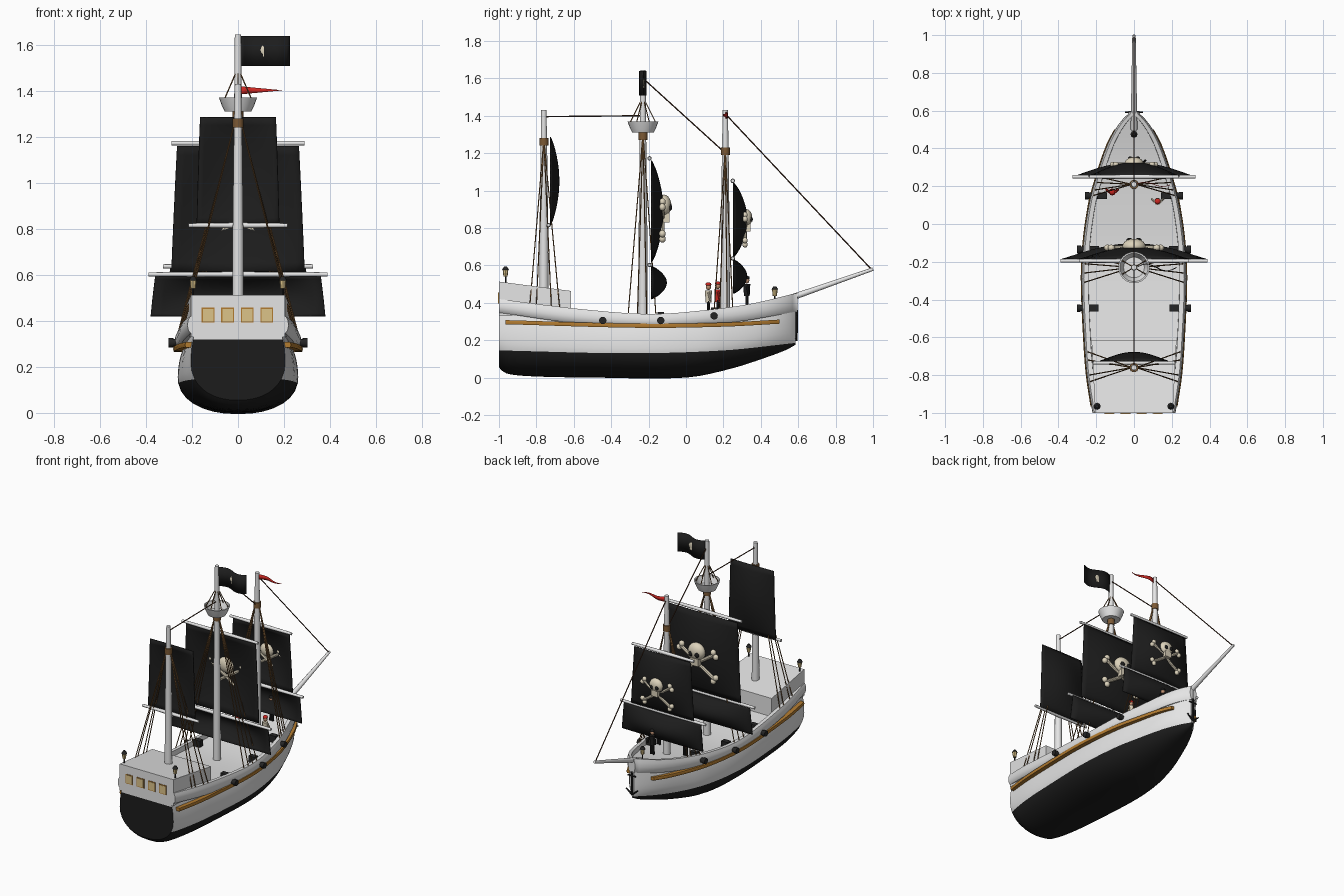
import bpy, bmesh, math
from mathutils import Vector, Matrix

if "Cube" in bpy.data.objects:
    bpy.data.objects.remove(bpy.data.objects["Cube"])

def material(name, rgb):
    m = bpy.data.materials.new(name)
    m.diffuse_color = (*rgb, 1)
    m.use_nodes = True
    m.node_tree.nodes["Principled BSDF"].inputs["Base Color"].default_value = m.diffuse_color
    return m

WHITE = material("pale paint", (0.78, 0.78, 0.78))
BLACK = material("black cloth and tar", (0.012, 0.012, 0.012))
GOLD = material("gold trim", (0.45, 0.2, 0.03))
GLOW = material("window glow", (0.72, 0.55, 0.25))
BONE = material("bone", (0.72, 0.65, 0.5))
ROPE = material("rope", (0.2, 0.1, 0.035))
STAY = material("dark rope", (0.06, 0.025, 0.012))
RED = material("red cloth", (0.6, 0.02, 0.015))
IRON = material("iron", (0.018, 0.018, 0.018))
SKIN = material("skin", (0.55, 0.3, 0.18))

# ---------- helpers ----------
def finish(name, bm, *mats, solid=0, normals=True):
    if normals:
        bmesh.ops.recalc_face_normals(bm, faces=bm.faces)
    me = bpy.data.meshes.new(name)
    bm.to_mesh(me)
    bm.free()
    ob = bpy.data.objects.new(name, me)
    bpy.context.collection.objects.link(ob)
    for m in mats:
        me.materials.append(m)
    bpy.ops.object.select_all(action='DESELECT')
    ob.select_set(True)
    bpy.context.view_layer.objects.active = ob
    bpy.ops.object.shade_smooth_by_angle(angle=math.radians(40))
    if solid:
        mod = ob.modifiers.new("thickness", 'SOLIDIFY')
        mod.thickness, mod.offset = solid, 0
    return ob

def tube(bm, p, q, r1, r2=None, n=12, mi=0):
    p, q = Vector(p), Vector(q)
    d = q - p
    mat = Matrix.Translation((p + q) / 2) @ d.to_track_quat('Z', 'Y').to_matrix().to_4x4()
    add(bm, bmesh.ops.create_cone(bm, cap_ends=True, segments=n, radius1=r1,
        radius2=r1 if r2 is None else r2, depth=d.length, matrix=mat), mi)

def ball(bm, c, size, mi=0, n=14):
    mat = Matrix.Translation(c) @ Matrix.Diagonal((*size, 1))
    add(bm, bmesh.ops.create_uvsphere(bm, u_segments=n, v_segments=n // 2 + 2, radius=1, matrix=mat), mi)

def box(bm, c, size, mi=0):
    mat = Matrix.Translation(c) @ Matrix.Diagonal((*size, 1))
    add(bm, bmesh.ops.create_cube(bm, size=1, matrix=mat), mi)

def add(bm, res, mi):
    for f in {f for v in res['verts'] for f in v.link_faces}:
        f.material_index = mi

def loft(bm, rings, closed=True, caps=True):
    vs = [[bm.verts.new(p) for p in r] for r in rings]
    n = len(vs[0])
    for a, b in zip(vs, vs[1:]):
        for i in range(n if closed else n - 1):
            j = (i + 1) % n
            bm.faces.new((a[i], a[j], b[j], b[i]))
    if caps:
        bm.faces.new(vs[0])
        bm.faces.new(vs[-1])
    return vs

def lathe(bm, profile, c, n=24):
    loft(bm, [[(c[0] + r * math.cos(2 * math.pi * i / n), c[1] + r * math.sin(2 * math.pi * i / n), c[2] + z)
               for i in range(n)] for r, z in profile])

def spline(pts, y):
    # smooth interpolation through (y, value) points
    sl = [(pts[min(i + 1, len(pts) - 1)][1] - pts[max(i - 1, 0)][1]) /
          (pts[min(i + 1, len(pts) - 1)][0] - pts[max(i - 1, 0)][0]) for i in range(len(pts))]
    i = max(0, min(len(pts) - 2, sum(p[0] <= y for p in pts) - 1))
    (a, va), (b, vb) = pts[i], pts[i + 1]
    h = b - a
    t = (y - a) / h
    return (va * (1 + 2 * t) * (1 - t) ** 2 + h * sl[i] * t * (1 - t) ** 2
            + vb * t * t * (3 - 2 * t) + h * sl[i + 1] * t * t * (t - 1))

WIDTH = [(-1, .205), (-.8, .235), (-.6, .25), (-.3, .262), (-.1, .253), (.1, .225), (.2, .2),
         (.4, .135), (.5, .085), (.56, .04), (.585, .012)]
KEEL = [(-1, .055), (-.97, .025), (-.85, .008), (-.5, 0), (0, 0), (.25, .05), (.45, .115), (.54, .15), (.585, .175)]
SHEER = [(-1, .355), (-.6, .3), (-.2, .28), (0, .285), (.3, .31), (.585, .36)]
RAIL = [(-1, .42), (-.6, .37), (-.2, .34), (.1, .36), (.35, .395), (.585, .45)]
WATER = [(-1, .145), (-.3, .13), (.2, .145), (.585, .185)]
STRIPE = [(-1, .297), (-.25, .277), (.2, .283), (.52, .3)]
YS = [-1, -.985, -.96, -.93] + [-.89 + .06 * i for i in range(23)] + [.47, .5, .53, .555, .57, .58, .585]

# ---------- hull with tarred bottom ----------
def fullness(u):
    if u < .55:
        return (1 - (1 - u / .55) ** 2.2) ** (1 / 2.2)
    return 1 - .45 * (u - .55) ** 2

bm = bmesh.new()
rings = []
for y in YS:
    w, k, s, wl = (spline(c, y) for c in (WIDTH, KEEL, SHEER, WATER))
    zs = [k + (wl - k) * (i / 7) ** 2 for i in range(8)] + [wl + (s - wl) * i / 6 for i in range(1, 7)]
    half = [(w * fullness((z - k) / (s - k)), y, z) for z in zs]
    rings.append([(-x, yy, z) for x, yy, z in half[:0:-1]] + half)
vs = loft(bm, rings, closed=True, caps=False)
for end in (vs[0], vs[-1]):
    for i in range(13):
        q = [end[i], end[i + 1], end[25 - i], end[26 - i]]
        bm.faces.new(q if i < 12 else [end[12], end[13], end[14]])
for f in bm.faces:
    c = f.calc_center_median()
    if c.z < spline(WATER, c.y) or (c.y < -.999 and c.z < .31):
        f.material_index = 1
bmesh.ops.recalc_face_normals(bm, faces=bm.faces)
finish("hull", bm, WHITE, BLACK)

# ---------- bulwarks, deck, gold stripes ----------
bm = bmesh.new()
for sx in (-1, 1):
    rings = []
    for y in YS:
        w, b, t = spline(WIDTH, y), spline(SHEER, y) - .008, spline(RAIL, y)
        sec = [(0, 0), (.01, .15), (.015, .45), (.012, .75), (.004, 1), (-.02, 1), (-.022, 0)]
        rings.append([(sx * max(w + dx, .001), y + (.01 if y > .58 else 0), b + (t - b) * f) for dx, f in sec])
    loft(bm, rings)
finish("bulwarks", bm, WHITE)

bm = bmesh.new()
loft(bm, [[(sx * spline(WIDTH, y) * .97, y, spline(RAIL, y) - .035) for sx in (-1, 1)] for y in YS],
     closed=False, caps=False)
finish("deck", bm, WHITE)

bm = bmesh.new()
for sx in (-1, 1):
    rings = []
    for i in range(37):
        y = -.965 + 1.465 * i / 36
        x, z = spline(WIDTH, y) + .008, spline(STRIPE, y)
        rings.append([(sx * (x + a), y, z + b) for a, b in ((-.02, -.011), (.009, -.011), (.012, 0), (.009, .011), (-.02, .011))])
    loft(bm, rings)
finish("gold_stripes", bm, GOLD)

# ---------- stern cabin and windows ----------
bm = bmesh.new()
loft(bm, [[(-w, y, .33), (w, y, .33), (w, y, t), (-w, y, t)] for y, w, t in ((-1, .205, .513), (-.615, .225, .463))])
finish("stern_cabin", bm, WHITE)
bm = bmesh.new()
for i in range(4):
    x = -.13 + .085 * i
    box(bm, (x, -.999, .425), (.056, .008, .064), 1)
    box(bm, (x, -1.0, .425), (.046, .01, .054), 0)
finish("stern_windows", bm, GLOW, GOLD)

# ---------- masts, yards, bowsprit, lookout basket ----------
MASTS = [("mizzen", -.76, 1.43), ("main", -.23, 1.645), ("fore", .21, 1.43)]
for name, y, top in MASTS:
    bm = bmesh.new()
    lathe(bm, [(.025, .28), (.023, .8), (.018, 1.2), (.014, top)], (0, y, 0), 16)
    finish(name + "_mast", bm, WHITE)
bm = bmesh.new()
for half, y, z in ((.215, -.735, .815), (.29, -.195, 1.172), (.39, -.195, .602), (.235, .25, 1.052), (.325, .25, .637)):
    for sx in (-1, 1):
        tube(bm, (0, y, z), (sx * half, y, z), .012, .009)
finish("yards", bm, WHITE)
bm = bmesh.new()
tube(bm, (0, .5, .405), (0, 1, .58), .018, .009)
finish("bowsprit", bm, WHITE)
bm = bmesh.new()
lathe(bm, [(.02, 1.31), (.058, 1.31), (.07, 1.335), (.083, 1.37), (.075, 1.37), (.055, 1.325), (.01, 1.325)], (0, -.23, 0))
finish("lookout_basket", bm, WHITE)

# ---------- sails ----------
def sail(name, y, z0, z1, w0, w1, bulge):
    bm = bmesh.new()
    rings = []
    for j in range(15):
        v = j / 14
        w = w0 + (w1 - w0) * v
        rings.append([(w * u / 8, y + bulge * math.sin(math.pi * v) ** .8 * math.cos(math.pi / 2 * u / 8),
                       z0 + (z1 - z0) * v) for u in range(-8, 9)])
    loft(bm, rings, closed=False, caps=False)
    finish(name, bm, BLACK, solid=.006)

sail("mizzen_sail", -.725, .815, 1.285, .18, .165, .045)
sail("main_upper_sail", -.185, .615, 1.16, .29, .265, .062)
sail("main_lower_sail", -.185, .42, .595, .38, .36, .08)
sail("fore_upper_sail", .255, .645, 1.04, .24, .215, .07)
sail("fore_lower_sail", .255, .45, .63, .31, .295, .07)

# ---------- skull and crossbones ----------
def skull(name, x, y, z, s, depth=1.0):
    bm = bmesh.new()
    ball(bm, (x, y, z + .03 * s), (.062 * s, .04 * s * depth, .058 * s), 0, 20)
    box(bm, (x, y + .012 * s * depth, z - .035 * s), (.06 * s, .035 * s * depth, .05 * s))
    for sx in (-1, 1):
        ball(bm, (x + sx * .024 * s, y + .034 * s * depth, z + .02 * s), (.016 * s, .01 * s * depth, .017 * s), 1)
        a = Vector((x + sx * .13 * s, y - .008 * s * depth, z + .035 * s))
        b = Vector((x - sx * .13 * s, y - .008 * s * depth, z - .135 * s))
        tube(bm, a, b, .012 * s, n=8)
        for e in (a, b):
            for dz in (-.014, .014):
                ball(bm, e + Vector((sx * dz * .7 * s, 0, -dz * s)), (.02 * s, .018 * s * depth, .02 * s), 0, 10)
    finish(name, bm, BONE, BLACK)

skull("main_skull", 0, -.118, .89, 1)
skull("fore_skull", 0, .322, .83, .8)

# ---------- flag and pennant ----------
def flag_y(t):
    return -.23 + .018 * math.sin(t * 2 * math.pi)

bm = bmesh.new()
loft(bm, [[(.012 + .213 * i / 16, flag_y(i / 16), z) for z in (1.508, 1.638)] for i in range(17)], closed=False, caps=False)
finish("flag", bm, BLACK, solid=.004)
bm = bmesh.new()
ball(bm, (.118, flag_y(.5) + .004, 1.578), (.02, .004, .022))
box(bm, (.118, flag_y(.5) + .004, 1.556), (.02, .006, .016))
finish("flag_emblem", bm, BONE)
bm = bmesh.new()
loft(bm, [[(.01 + .18 * t, .21 + .012 * math.sin(t * 6), 1.402 + s * .017 * (1.03 - t)) for s in (-1, 1)]
          for t in [i / 8 for i in range(9)]], closed=False, caps=False)
finish("pennant", bm, RED, solid=.003)

# ---------- rigging ----------
bm = bmesh.new()
for y, top, spread in ((-.76, 1.27, (-.075, -.04, .04, .085)), (-.23, 1.3, (-.08, -.03, .02, .07)), (.21, 1.22, (-.06, -.03, .01, .04))):
    for sx in (-1, 1):
        for d in spread:
            tube(bm, (sx * .012, y, top), (sx * (spline(WIDTH, y + d) + .004), y + d, spline(RAIL, y + d) - .02), .0032, n=5)
    tube(bm, (0, y, top - .03), (0, y, top + .01), .024, n=12)
for i in range(6):
    a = math.pi * (i + .5) / 3
    tube(bm, (.07 * math.cos(a), -.23 + .07 * math.sin(a), 1.36), (0, -.23, 1.5), .003, n=5)
finish("shrouds", bm, ROPE)
bm = bmesh.new()
for p, q in (((-.76, 1.395), (-.23, 1.4)), ((-.23, 1.6), (.21, 1.2)), ((.21, 1.41), (.99, .58))):
    tube(bm, (0, *p), (0, *q), .0035, n=6)
finish("stays", bm, STAY)

# ---------- cannons, anchor, lanterns ----------
bm = bmesh.new()
for y, z in ((-.445, .305), (-.135, .305), (.15, .33)):
    x = spline(WIDTH, y)
    for sx in (-1, 1):
        tube(bm, (sx * (x - .06), y, z), (sx * (x + .045), y, z), .019, .015)
        tube(bm, (sx * (x + .025), y, z), (sx * (x + .045), y, z), .02)
        box(bm, (sx * (x - .045), y, z + .02), (.05, .035, .05))
finish("cannons", bm, IRON)
bm = bmesh.new()
tube(bm, (0, .592, .36), (0, .59, .2), .007, n=8)
tube(bm, (-.03, .592, .33), (.03, .592, .33), .005, n=8)
for sx in (-1, 1):
    tube(bm, (0, .59, .2), (sx * .045, .592, .235), .007, .004, n=8)
finish("anchor", bm, IRON)
bm = bmesh.new()
for x, y, z in ((-.195, -.965, .495), (.195, -.965, .495), (0, .475, .39)):
    tube(bm, (x, y, z - .03), (x, y, z + .05), .004, n=8, mi=1)
    tube(bm, (x, y, z + .045), (x, y, z + .08), .011, .015, n=8)
    tube(bm, (x, y, z + .08), (x, y, z + .098), .019, .008, n=8, mi=1)
finish("lanterns", bm, GLOW, IRON)

# ---------- crew ----------
def sailor(name, x, y, z, shirt, hat):
    bm = bmesh.new()
    for sx in (-1, 1):
        tube(bm, (x + sx * .009, y, z), (x + sx * .008, y, z + .075), .008, n=8)
        tube(bm, (x + sx * .018, y, z + .122), (x + sx * .03, y + .012, z + .075), .006, n=8, mi=1)
    tube(bm, (x, y, z + .065), (x, y, z + .13), .015, .019, n=10, mi=1)
    ball(bm, (x, y, z + .15), (.014, .014, .017), 2)
    ball(bm, (x, y, z + .163), (.016, .016, .011), 3)
    finish(name, bm, BLACK, shirt, SKIN, hat)

sailor("sailor_pale_shirt", .125, .12, .335, BONE, RED)
sailor("sailor_red_shirt", -.115, .17, .34, RED, RED)
sailor("sailor_captain", .03, .325, .37, BLACK, BLACK)
